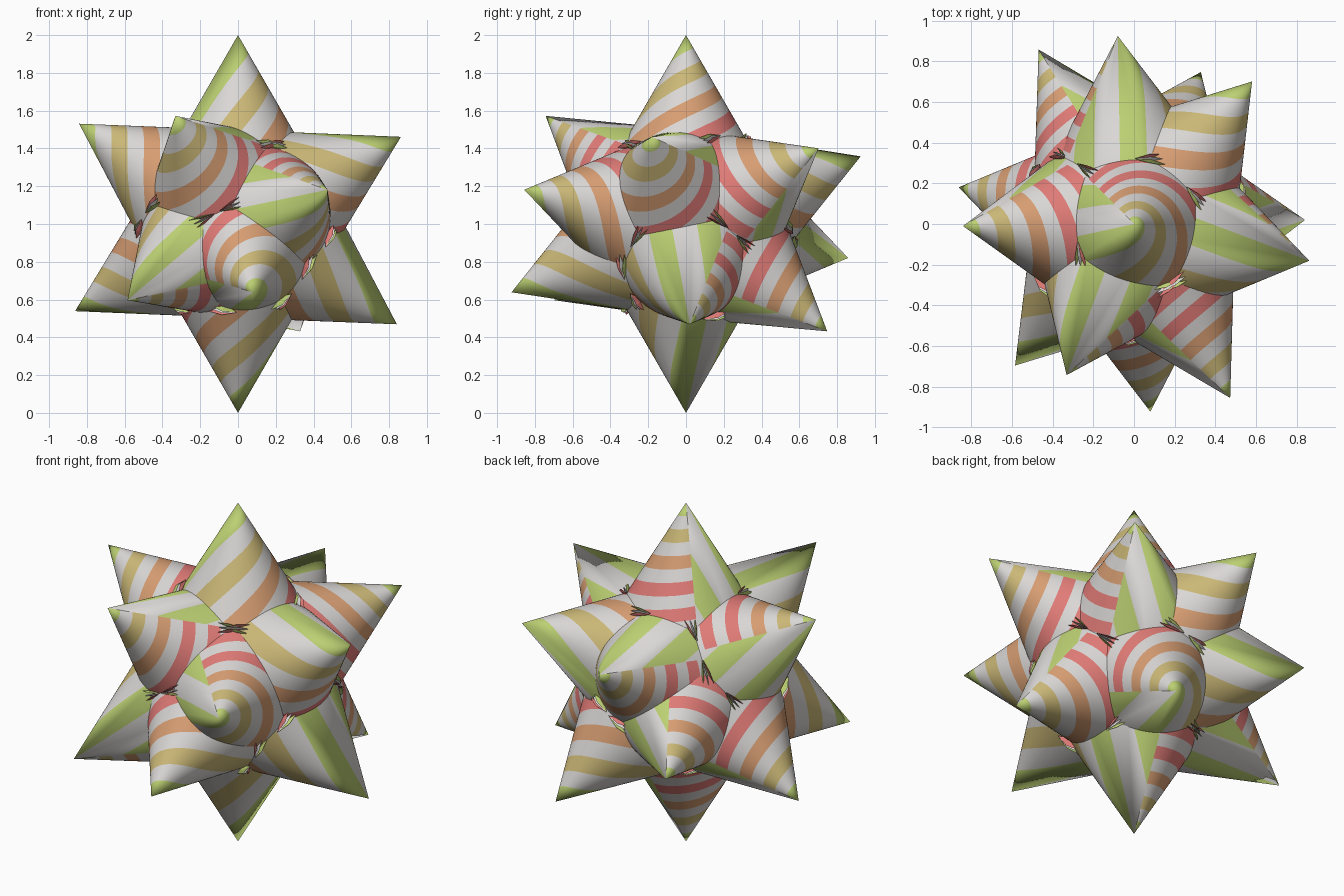
import bpy, bmesh, math
from mathutils import Vector

if "Cube" in bpy.data.objects:
    bpy.data.objects.remove(bpy.data.objects["Cube"])

CENTRE = Vector((0, 0, 1))
HALF = math.radians(30)      # cone half angle
SLANT = 0.74                 # slant length of each cone
W = 0.0675                   # stripe width on the unrolled sheet
LEAD = 0.25                  # sheet angle before the first stripe line
COLS = 96


def material(name, rgb):
    m = bpy.data.materials.new(name)
    m.diffuse_color = (*rgb, 1)
    m.use_nodes = True
    m.node_tree.nodes["Principled BSDF"].inputs["Base Color"].default_value = m.diffuse_color
    return m


MATS = [material("paper_white", (0.70, 0.68, 0.665)),
        material("leaf_green", (0.50, 0.63, 0.17)),
        material("straw_yellow", (0.60, 0.48, 0.185)),
        material("soft_orange", (0.68, 0.34, 0.17)),
        material("coral_red", (0.75, 0.20, 0.185))]

# tip direction and turn of the seam (degrees from "up", anticlockwise seen from the tip)
CONES = [((0, 0, 1), 135), ((0, 0, -1), -80),
         ((-.84, -.01, .53), 70), ((.86, -.18, .46), -75),
         ((-.33, -.74, .57), -50), ((.47, -.85, .18), 35),
         ((-.58, -.69, -.40), -110), ((-.86, .18, -.46), 100),
         ((.84, .02, -.53), -40), ((.08, -.92, -.36), 110),
         ((.33, .75, -.57), 110), ((-.47, .86, -.18), 5),
         ((-.08, .93, .36), -65), ((.58, .70, .40), 155)]


def finish(bm, name, smooth):
    me = bpy.data.meshes.new(name)
    bm.to_mesh(me)
    bm.free()
    for m in MATS:
        me.materials.append(m)
    for p in me.polygons:
        p.use_smooth = smooth
    ob = bpy.data.objects.new(name, me)
    bpy.context.collection.objects.link(ob)
    return ob


def stripe_colour(d):
    k = math.floor(d / W)
    if k % 2:
        return 0
    return max(1, min(4, k // 2 + 1))


def paper_cone(name, direction, turn):
    # flat quarter sheet, cut along straight stripe lines
    bm = bmesh.new()
    apex = bm.verts.new((0, 0, 0))
    rim = []
    for i in range(COLS + 1):
        a = -LEAD + math.pi / 2 * i / COLS
        rim.append(bm.verts.new((SLANT * math.cos(a), SLANT * math.sin(a), 0)))
    for a, b in zip(rim, rim[1:]):
        bm.faces.new((apex, a, b))
    for k in range(-3, int(SLANT / W) + 1):
        bmesh.ops.bisect_plane(bm, geom=bm.verts[:] + bm.edges[:] + bm.faces[:],
                               dist=1e-6, plane_co=(0, k * W, 0), plane_no=(0, 1, 0))
    for f in bm.faces:
        f.material_index = stripe_colour(f.calc_center_median().y)
    # roll the sheet into a cone
    out = Vector(direction).normalized()
    length = 1.0 if abs(out.z) > 0.99 else 0.995
    up = Vector((1, 0, 0)) if abs(out.z) > 0.99 else Vector((0, 0, 1))
    up = (up - out * up.dot(out)).normalized()
    t = math.radians(turn)
    seam = up * math.cos(t) + out.cross(up) * math.sin(t)
    side = out.cross(seam)
    for v in bm.verts:
        r = v.co.length
        th = 4 * (math.atan2(v.co.y, v.co.x) + LEAD) if r > 1e-7 else 0
        v.co = (CENTRE + out * (length - r * math.cos(HALF))
                + (seam * math.cos(th) + side * math.sin(th)) * r * math.sin(HALF))
    return finish(bm, name, True)


for i, (direction, turn) in enumerate(CONES):
    paper_cone(f"paper_cone_{i + 1}", direction, turn)

# thin paper slivers showing in the pits where three cones meet
hull = bmesh.new()
for direction, _ in CONES:
    hull.verts.new(Vector(direction).normalized())
bmesh.ops.convex_hull(hull, input=hull.verts[:])
bm = bmesh.new()
for f in hull.faces:
    pts = [v.co.copy() for v in f.verts]
    n = (pts[1] - pts[0]).cross(pts[2] - pts[0]).normalized()
    if n.dot(pts[0]) < 0:
        n = -n
    ang = n.angle(pts[0])
    rho = math.tan(HALF) / (math.sin(ang) + math.tan(HALF) * math.cos(ang))
    # lie along the crease crossing the longest side
    pairs = [(pts[i], pts[(i + 1) % 3]) for i in range(3)]
    a, b = max(pairs, key=lambda p: (p[0] - p[1]).length)
    cross = (b - a).normalized()
    along = n.cross(cross).normalized()
    for j, mat in enumerate((4, 0, 1)):
        fan = 0.2 * (j - 1)
        u = along * math.cos(fan) + cross * math.sin(fan)
        s = n.cross(u)
        c = CENTRE + n * (rho + 0.015) + cross * 0.016 * (j - 1)
        ends = [bm.verts.new(c - u * 0.075), bm.verts.new(c + u * 0.075)]
        ring = [bm.verts.new(c + q) for q in
                (s * 0.006, n * 0.02, -s * 0.006, -n * 0.03)]
        for q in range(4):
            for e, (v1, v2) in ((ends[1], (q, (q + 1) % 4)), (ends[0], ((q + 1) % 4, q))):
                bm.faces.new((e, ring[v1], ring[v2])).material_index = mat
hull.free()
bmesh.ops.recalc_face_normals(bm, faces=bm.faces[:])
finish(bm, "paper_slivers", False)
